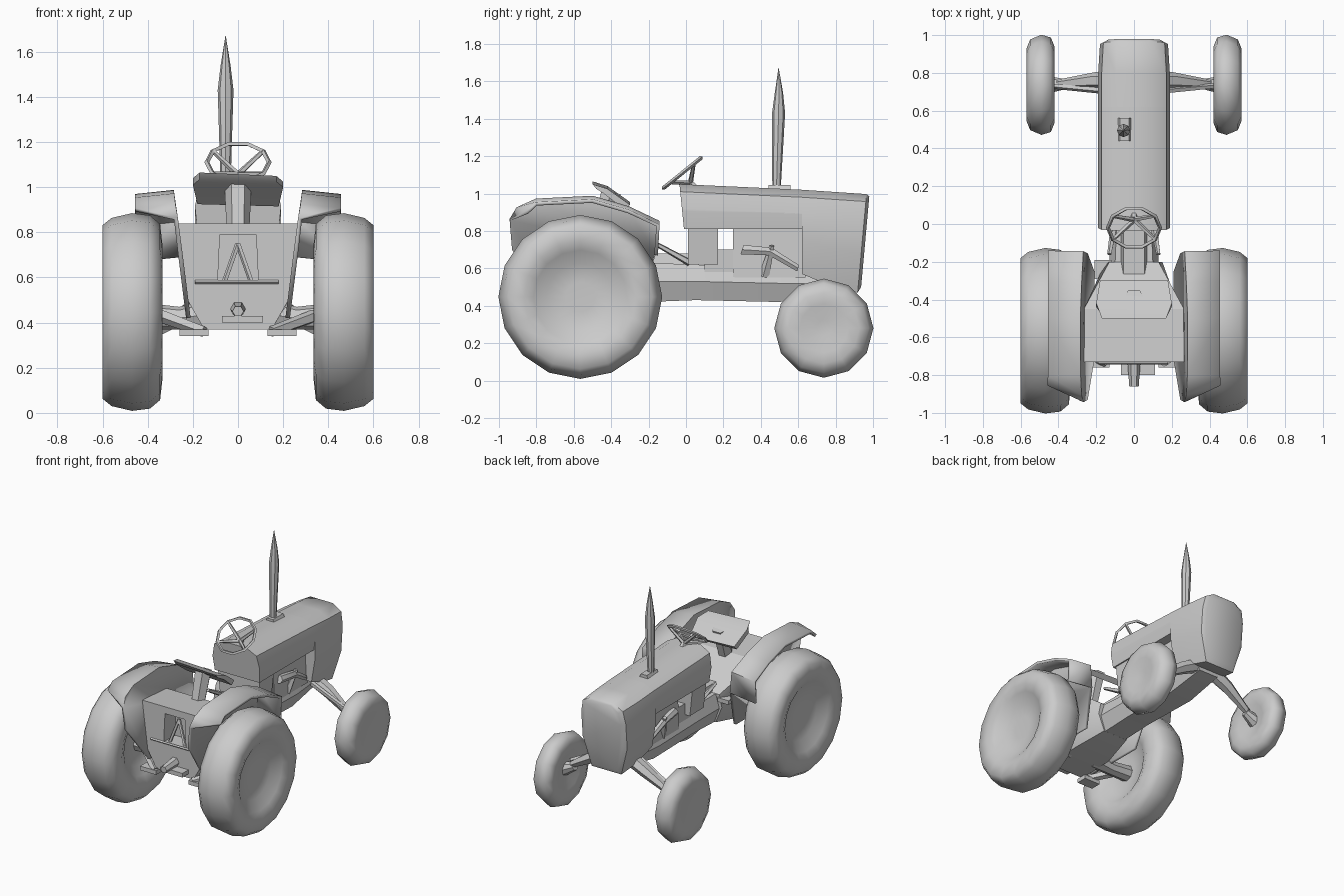
import bpy, bmesh, math
from math import sin, cos, pi
from mathutils import Vector

cube = bpy.data.objects.get("Cube")
if cube:
    bpy.data.objects.remove(cube)

GREY = bpy.data.materials.new("plain grey")
GREY.use_nodes = True
GREY.diffuse_color = (0.6, 0.6, 0.6, 1)
bsdf = next(n for n in GREY.node_tree.nodes if n.type == 'BSDF_PRINCIPLED')
bsdf.inputs["Base Color"].default_value = (0.6, 0.6, 0.6, 1)


def build(name, verts, faces, angle=40, solid=0):
    me = bpy.data.meshes.new(name)
    me.from_pydata([tuple(v) for v in verts], [], faces)
    bm = bmesh.new()
    bm.from_mesh(me)
    bmesh.ops.remove_doubles(bm, verts=bm.verts, dist=0.0001)
    bmesh.ops.recalc_face_normals(bm, faces=bm.faces)
    bm.to_mesh(me)
    bm.free()
    me.materials.append(GREY)
    ob = bpy.data.objects.new(name, me)
    bpy.context.scene.collection.objects.link(ob)
    if solid:
        mod = ob.modifiers.new("thickness", 'SOLIDIFY')
        mod.thickness, mod.offset = solid, 0
    bpy.ops.object.select_all(action='DESELECT')
    bpy.context.view_layer.objects.active = ob
    ob.select_set(True)
    bpy.ops.object.shade_smooth_by_angle(angle=math.radians(angle))
    return ob


def loft(name, rings, closed=False, **kw):
    """Skin equal rings of points; cap both ends unless the loop is closed."""
    n, m = len(rings[0]), len(rings)
    faces = []
    for i in range(m if closed else m - 1):
        a, b = i * n, (i + 1) % m * n
        faces += [(a + k, a + (k + 1) % n, b + (k + 1) % n, b + k) for k in range(n)]
    if not closed:
        faces += [tuple(range(n)), tuple(range((m - 1) * n, m * n))]
    return build(name, [p for r in rings for p in r], faces, **kw)


def tube(name, path, radii, n=8):
    """Round bar through the points with a radius at each."""
    path = [Vector(p) for p in path]
    q = (path[-1] - path[0]).to_track_quat('Z', 'Y')
    return loft(name, [[p + q @ Vector((r * cos(2 * pi * k / n), r * sin(2 * pi * k / n), 0))
                        for k in range(n)] for p, r in zip(path, radii)])


def wheel(name, side, y, z, profile, n):
    """Spin an (x, radius) profile about a sideways axle."""
    return loft(name, [[(side * x, y + r * sin(2 * pi * k / n), z + r * cos(2 * pi * k / n))
                        for k in range(n)] for x, r in profile], angle=65)


def block(name, x, y, z, taper=1):
    """Box from ranges, with its top narrowed by taper."""
    c = sum(x) / 2
    rings = []
    for h, t in zip(z, (1, taper)):
        a, b = [c + (v - c) * t for v in x]
        rings.append([(a, y[0], h), (b, y[0], h), (b, y[1], h), (a, y[1], h)])
    return loft(name, rings)


# Hood: rounded top, with the nose dropping down in front
def hood_ring(y, top, low, w, w_low, lean=0):
    half = [(w_low, low), (w, low + (top - low) * .4), (w, top - .13), (w * .9, top - .04), (w * .5, top)]
    pts = half + [(-x, z) for x, z in reversed(half)]
    return [(x, y - lean * (top - z), z) for x, z in pts]


loft("hood", [hood_ring(-.035, 1.05, .81, .19, .18, -.1), hood_ring(.3, 1.035, .81, .19, .18),
              hood_ring(.62, 1.02, .81, .19, .18)])
loft("nose", [hood_ring(.62, 1.02, .57, .19, .16), hood_ring(.8, 1.008, .5, .19, .14, .03),
              hood_ring(.965, .997, .47, .18, .12, .09), hood_ring(.98, .985, .5, .15, .1, .09)])
block("dash_panel", (-.15, .15), (.01, .17), (.62, .83), 1.15)


# Rear housing with its recessed opening, tapering into the gearbox and engine sump
def housing_ring(y, top, mid, low, wt, wm, wl):
    half = [(wl, low), (wm, mid), (wt, top)]
    return [(x, y, z) for x, z in half + [(-x, z) for x, z in reversed(half)]]


loft("rear_housing", [housing_ring(-.6, .79, .69, .58, .08, .085, .09),
                      housing_ring(-.73, .79, .69, .58, .08, .085, .09),
                      housing_ring(-.73, .84, .52, .37, .265, .235, .15),
                      housing_ring(-.45, .82, .52, .38, .265, .24, .15),
                      housing_ring(-.2, .63, .54, .42, .13, .15, .1)], angle=30)
loft("gearbox", [housing_ring(-.21, .63, .53, .42, .1, .13, .09),
                 housing_ring(.05, .62, .53, .43, .09, .13, .09),
                 housing_ring(.5, .6, .52, .42, .1, .13, .09),
                 housing_ring(.8, .56, .52, .47, .09, .1, .08)])
block("engine_block", (-.12, .12), (.25, .64), (.55, .83), .9)
block("engine_base", (-.11, .11), (.1, .3), (.58, .7))
block("transmission_hump", (-.08, .08), (-.3, .02), (.58, .68), .7)
block("footrest", (-.21, -.12), (-.29, -.19), (.58, .61))

# Engine pipes, levers and opening struts
for s in (-1, 1):
    tube("manifold", [(s * .12, .3, .7), (s * .14, .45, .69), (s * .12, .6, .6)], [.03, .025, .02], 6)
    tube("fuel_pipe", [(s * .1, .42, .56), (s * .15, .46, .72)], [.03, .015], 5)
    tube("lever", [(s * .13, -.16, .73), (s * .1, .02, .63)], [.012, .02], 5)
    tube("opening_strut", [(s * .06, -.7, .58), (0, -.68, .75)], [.012, .012], 5)

# Exhaust stack
tube("exhaust", [(-.055, .485, 1.0), (-.055, .485, 1.07), (-.055, .495, 1.43), (-.055, .497, 1.54),
                 (-.055, .495, 1.67)], [.022, .024, .035, .022, .001], 8)
block("exhaust_base", (-.09, -.01), (.44, .56), (1.01, 1.045), .6)

# Steering wheel: tilted ring, spokes and column
centre = Vector((0, -.02, 1.11))
up, side = Vector((0, .77, .62)), Vector((1, 0, 0))
axis = side.cross(up)
hub = centre - axis * .07
rim = []
for k in range(10):
    a = 2 * pi * k / 10
    out = side * cos(a) + up * sin(a)
    rim.append([centre + out * (.138 + .011 * cos(b)) + axis * .011 * sin(b)
                for b in (0, pi / 2, pi, 3 * pi / 2)])
    if k in (1, 4, 6, 9):
        tube("steering_spoke", [hub, centre + out * .138], [.014, .01], 5)
loft("steering_rim", rim, closed=True)
tube("steering_column", [hub, (0, .12, .95)], [.02, .025], 6)

# Seat: slab sloping forward, on a post
loft("seat", [[(x, y, z) for x, y, z in ((-w, y, z), (w, y, z - .015), (w, y + t, z - .04), (-w, y + t, z - .03))]
              for y, z, w, t in ((-.5, 1.065, .17, .02), (-.42, 1.04, .2, -.02), (-.3, .955, .18, -.03))])
tube("seat_post", [(0, -.46, .8), (0, -.4, 1.01)], [.05, .06], 6)

# Mudguards: arched top, open at the back, with a leaning inner wall
ARCH = [(-.93, .7), (-.94, .86), (-.9, .92), (-.8, .965), (-.5, .98), (-.31, .925), (-.15, .85), (-.16, .69)]
for s in (-1, 1):
    lean = lambda z: .22 + (z - .42) * .125
    inner = [(s * lean(z), y, z) for y, z in ARCH]
    outer = [(s * .455, max(y, -.85), z - .02) for y, z in ARCH]
    n = len(ARCH)
    base = [(s * lean(.42), -.25, .42), (s * lean(.42), -.72, .42)]
    faces = [(i, i + 1, n + i + 1, n + i) for i in range(2, n - 1)]
    faces += [(1, 2, n + 2), tuple(range(n)) + (2 * n, 2 * n + 1)]
    used = sorted({i for f in faces for i in f})
    verts = inner + outer + base
    build("mudguard", [verts[i] for i in used], [[used.index(i) for i in f] for f in faces], solid=.02)

# Rear wheels with shallow dished centres, and their axles
REAR = [(.53, .08), (.535, .18), (.58, .25), (.6, .3), (.6, .385), (.56, .417), (.47, .438),
        (.39, .428), (.345, .39), (.335, .3), (.36, .24), (.4, .18), (.41, .08)]
FRONT = [(.55, .04), (.565, .13), (.57, .19), (.55, .24), (.49, .265), (.44, .25),
         (.42, .2), (.43, .13), (.455, .04)]
for s in (-1, 1):
    wheel("rear_wheel", s, -.565, .447, REAR, 16)
    tube("rear_axle", [(s * .1, -.565, .44), (s * .26, -.565, .42), (s * .43, -.565, .43)], [.07, .05, .06], 8)
    # Lower hitch arms
    block("hitch_block", (s * .13, s * .26), (-.76, -.68), (.34, .37))
    tube("hitch_arm", [(s * .15, -.74, .36), (s * .34, -.6, .43)], [.025, .03], 5)

    # Front wheels, axle beams and steering rods
    wheel("front_wheel", s, .737, .28, FRONT, 12)
    tube("front_axle", [(s * .06, .76, .53), (s * .2, .76, .46), (s * .4, .74, .34)], [.05, .045, .025], 6)
    tube("tie_rod", [(s * .1, .7, .52), (s * .42, .73, .36)], [.018, .015], 5)
    tube("front_hub", [(s * .38, .74, .33), (s * .47, .737, .29)], [.03, .05], 8)

# Rear power shaft and drawbar
tube("power_shaft", [(0, -.72, .46), (0, -.86, .45)], [.035, .025], 6)
block("drawbar", (-.07, .11), (-.8, -.7), (.4, .43))
tube("opening_ledge", [(-.19, -.735, .58), (.18, -.735, .58)], [.008, .008], 4)
